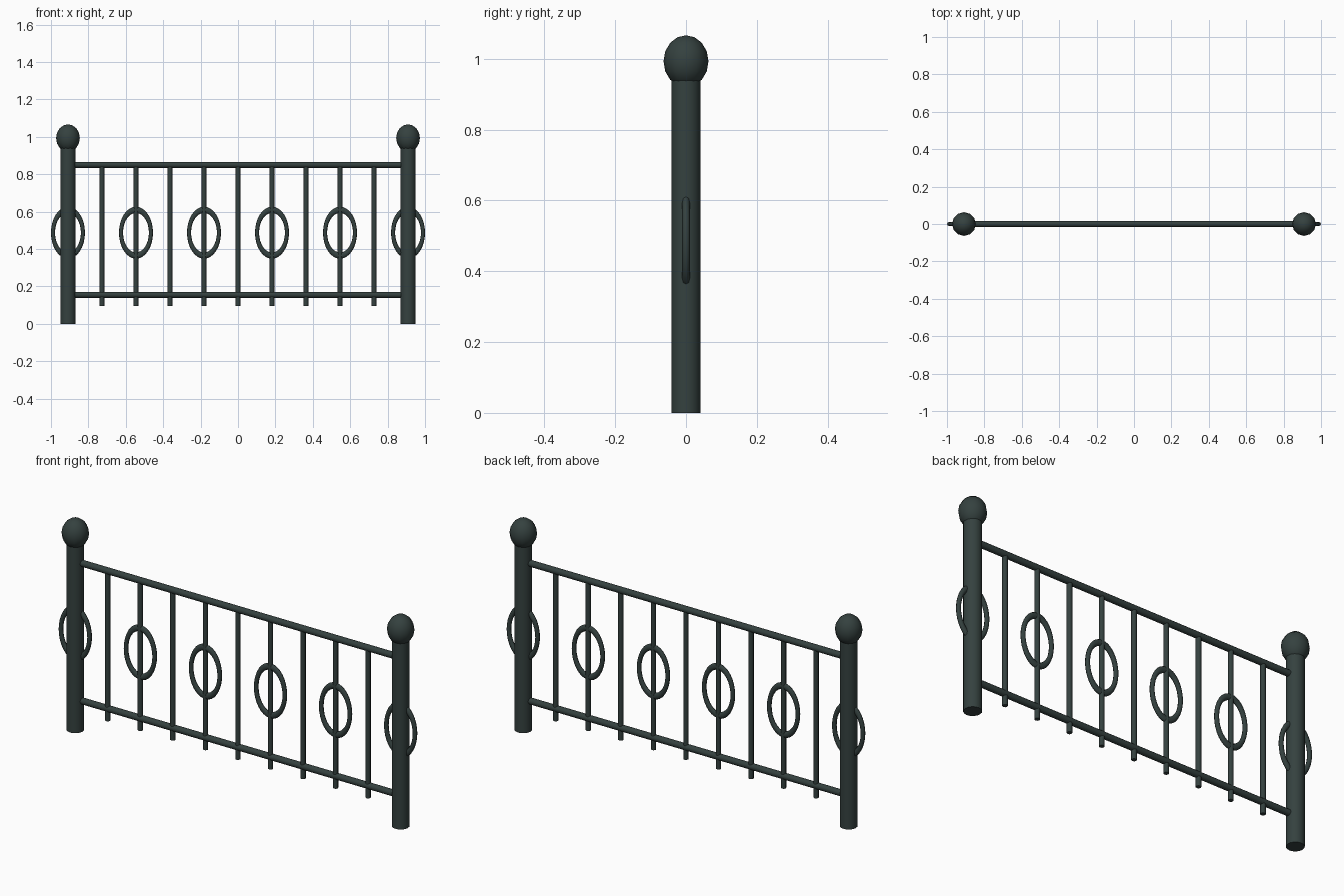
import bpy, math

if "Cube" in bpy.data.objects:
    bpy.data.objects.remove(bpy.data.objects["Cube"])

iron = bpy.data.materials.new("dark_iron")
iron.diffuse_color = (0.035, 0.053, 0.05, 1)
iron.use_nodes = True
iron.node_tree.nodes["Principled BSDF"].inputs["Base Color"].default_value = iron.diffuse_color

STEP = 2 / 11          # spacing between balusters
POST_X = 5 * STEP


def finish(name):
    ob = bpy.context.object
    ob.name = name
    ob.data.materials.append(iron)
    bpy.ops.object.shade_smooth_by_angle(angle=math.radians(50))
    return ob


def upright(name, x, r, z0, z1, sides):
    bpy.ops.mesh.primitive_cylinder_add(vertices=sides, radius=r, depth=z1 - z0,
                                        location=(x, 0, (z0 + z1) / 2))
    return finish(name)


# End posts with ball finials
for side, s in (("left", -1), ("right", 1)):
    upright(side + "_post", s * POST_X, 0.041, 0, 0.97, 16)
    bpy.ops.mesh.primitive_uv_sphere_add(segments=12, ring_count=8, radius=0.0635,
                                         location=(s * POST_X, 0, 0.993))
    ball = finish(side + "_finial")
    ball.scale.z = 0.0735 / 0.0635

# Horizontal rails
for name, z in (("bottom_rail", 0.155), ("top_rail", 0.85)):
    bpy.ops.mesh.primitive_cylinder_add(vertices=12, radius=0.016, depth=2 * POST_X,
                                        location=(0, 0, z),
                                        rotation=(0, math.pi / 2, 0))
    finish(name)

# Thin balusters, running slightly below the bottom rail
for i in range(-4, 5):
    upright("baluster", i * STEP, 0.0125, 0.095, 0.85, 8)

# Oval rings on every second upright, including the posts
for i in range(-5, 6, 2):
    bpy.ops.mesh.primitive_torus_add(major_radius=0.08, minor_radius=0.0109,
                                     major_segments=32, minor_segments=8,
                                     location=(i * STEP, 0, 0.487),
                                     rotation=(math.pi / 2, 0, 0))
    ring = finish("oval_ring")
    ring.scale.y = 1.53   # local y points up after the rotation
